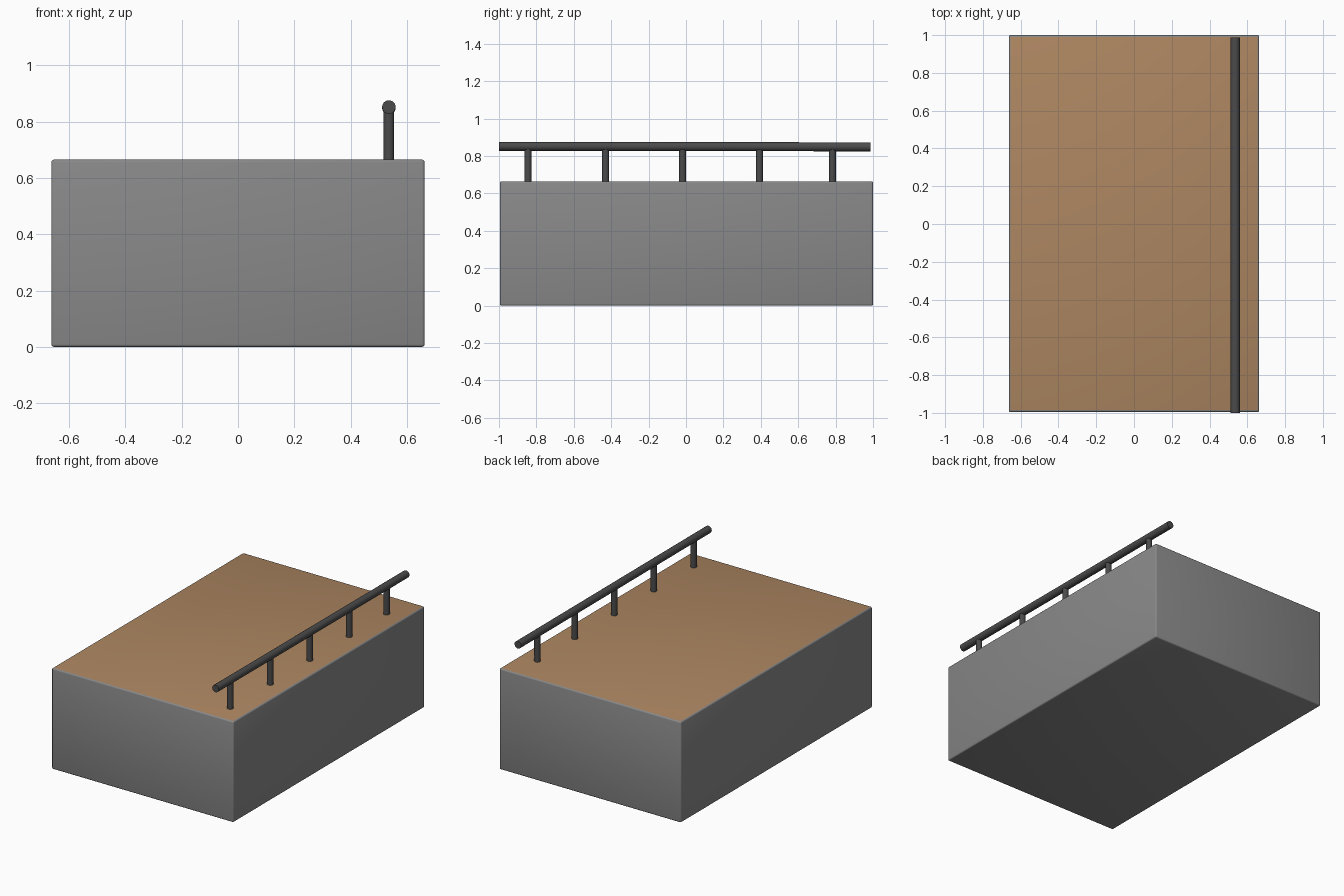
import bpy
from mathutils import Vector

if "Cube" in bpy.data.objects:
    bpy.data.objects.remove(bpy.data.objects["Cube"])


def material(name, rgb):
    m = bpy.data.materials.new(name)
    m.diffuse_color = (*rgb, 1)
    m.use_nodes = True
    m.node_tree.nodes["Principled BSDF"].inputs["Base Color"].default_value = m.diffuse_color
    return m


wood = material("tan_top", (0.42, 0.24, 0.12))
metal = material("dark_metal", (0.07, 0.07, 0.07))


def rod(name, start, end, radius):
    a, b = Vector(start), Vector(end)
    bpy.ops.mesh.primitive_cylinder_add(vertices=24, radius=radius, depth=(b - a).length,
                                        location=(a + b) / 2)
    o = bpy.context.object
    o.name = name
    o.rotation_euler = (b - a).to_track_quat('Z', 'Y').to_euler()
    o.data.materials.append(metal)
    bpy.ops.object.shade_smooth_by_angle()
    return o


# platform block with softened edges and a tan top surface
bpy.ops.mesh.primitive_cube_add(size=1, location=(0, 0.0025, 0.3325))
block = bpy.context.object
block.name = "platform"
block.scale = (1.326, 1.995, 0.665)
bpy.ops.object.transform_apply(location=False, rotation=False, scale=True)
bevel = block.modifiers.new("soft_edges", 'BEVEL')
bevel.width = 0.009
bevel.segments = 3
bpy.ops.object.modifier_apply(modifier=bevel.name)
bpy.ops.object.shade_smooth_by_angle()
block.data.materials.append(material("grey", (0.25, 0.25, 0.25)))
block.data.materials.append(wood)
top = max(block.data.polygons, key=lambda p: p.area * (p.normal.z > 0.99))
top.material_index = 1

# railing posts
RAIL_X = 0.536
for i, y in enumerate((-0.845, -0.43, -0.018, 0.393, 0.783)):
    rod(f"rail_post_{i + 1}", (RAIL_X, y, 0.655), (RAIL_X, y, 0.845), 0.019)

# handrail, overhanging the front edge slightly
rod("handrail", (RAIL_X, -1.0, 0.852), (RAIL_X, 0.987, 0.849), 0.024)
